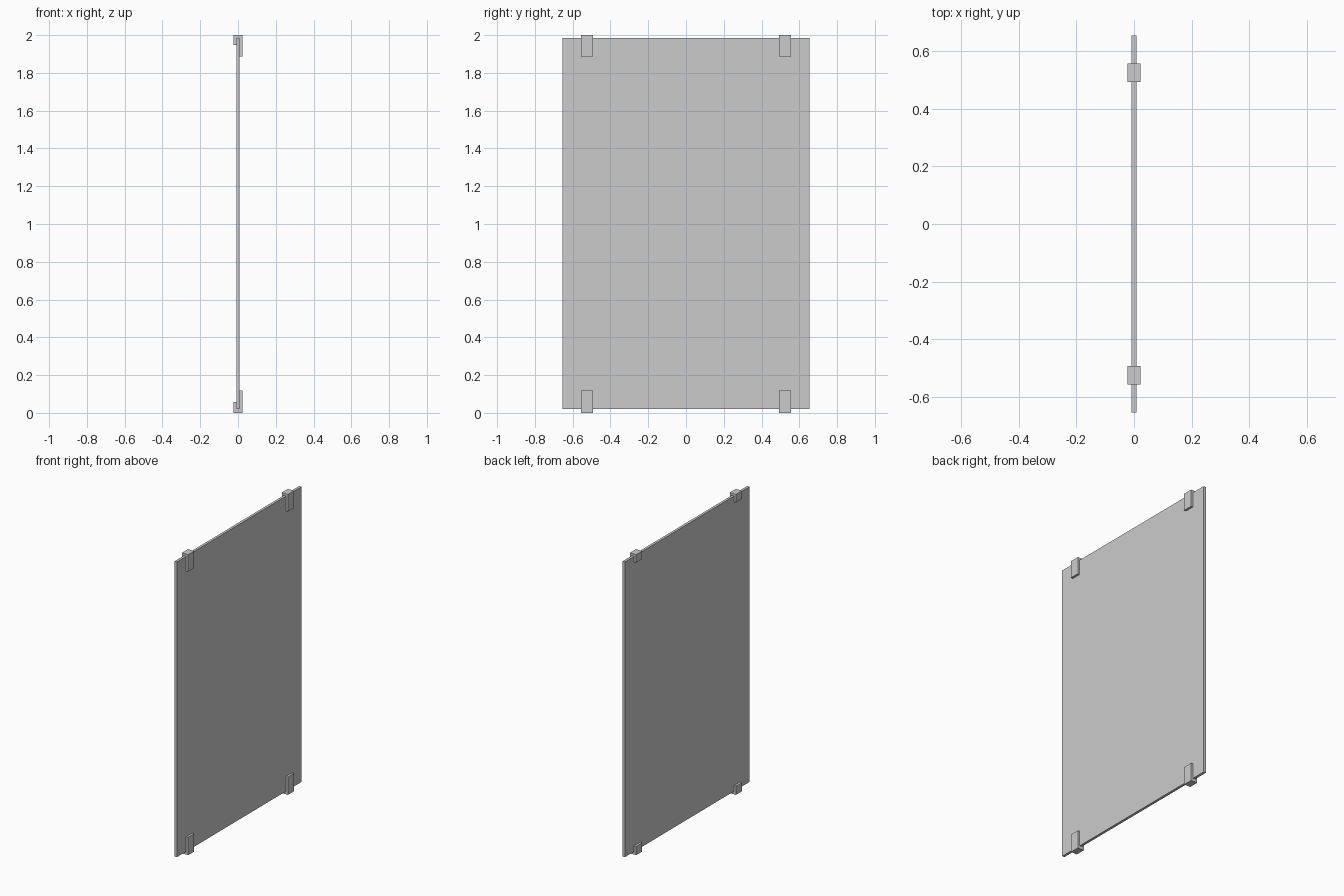
import bpy, bmesh

if "Cube" in bpy.data.objects:
    bpy.data.objects.remove(bpy.data.objects["Cube"])


def prism(name, profile, y0, y1):
    """Extrude an (x, z) profile from y0 to y1."""
    bm = bmesh.new()
    face = bm.faces.new([bm.verts.new((x, y0, z)) for x, z in profile])
    out = bmesh.ops.extrude_face_region(bm, geom=[face])
    verts = [v for v in out["geom"] if isinstance(v, bmesh.types.BMVert)]
    bmesh.ops.translate(bm, verts=verts, vec=(0, y1 - y0, 0))
    bmesh.ops.recalc_face_normals(bm, faces=bm.faces)
    mesh = bpy.data.meshes.new(name)
    bm.to_mesh(mesh)
    bm.free()
    ob = bpy.data.objects.new(name, mesh)
    bpy.context.collection.objects.link(ob)
    return ob


def rect(x0, x1, z0, z1):
    return [(x0, z0), (x1, z0), (x1, z1), (x0, z1)]


T, W = 0.0085, 0.023          # panel and clip half thickness
BOTTOM, TOP = 0.02, 1.985     # panel edges
CLIP_Y, CLIP_W = 0.525, 0.032

# Thin upright sheet
prism("mirror_panel", rect(-T, T, BOTTOM, TOP), -0.655, 0.655)

# J-shaped clips gripping the edges: short lip on -x, long lip on +x
for edge, d, label in ((TOP, 1, "top"), (BOTTOM, -1, "bottom")):
    profile = [(-W, 0.015), (W, 0.015), (W, -0.099), (T, -0.099),
               (T, 0), (-T, 0), (-T, -0.038), (-W, -0.038)]
    profile = [(x, edge + d * z) for x, z in profile]
    for side, s in (("left", -1), ("right", 1)):
        y = s * CLIP_Y
        prism(f"{label}_clip_{side}", profile, y - CLIP_W, y + CLIP_W)
        # Thin pad under the lower clips
        if d < 0:
            prism(f"foot_pad_{side}", rect(-W, W, 0, 0.005),
                  y - CLIP_W, y + CLIP_W)
